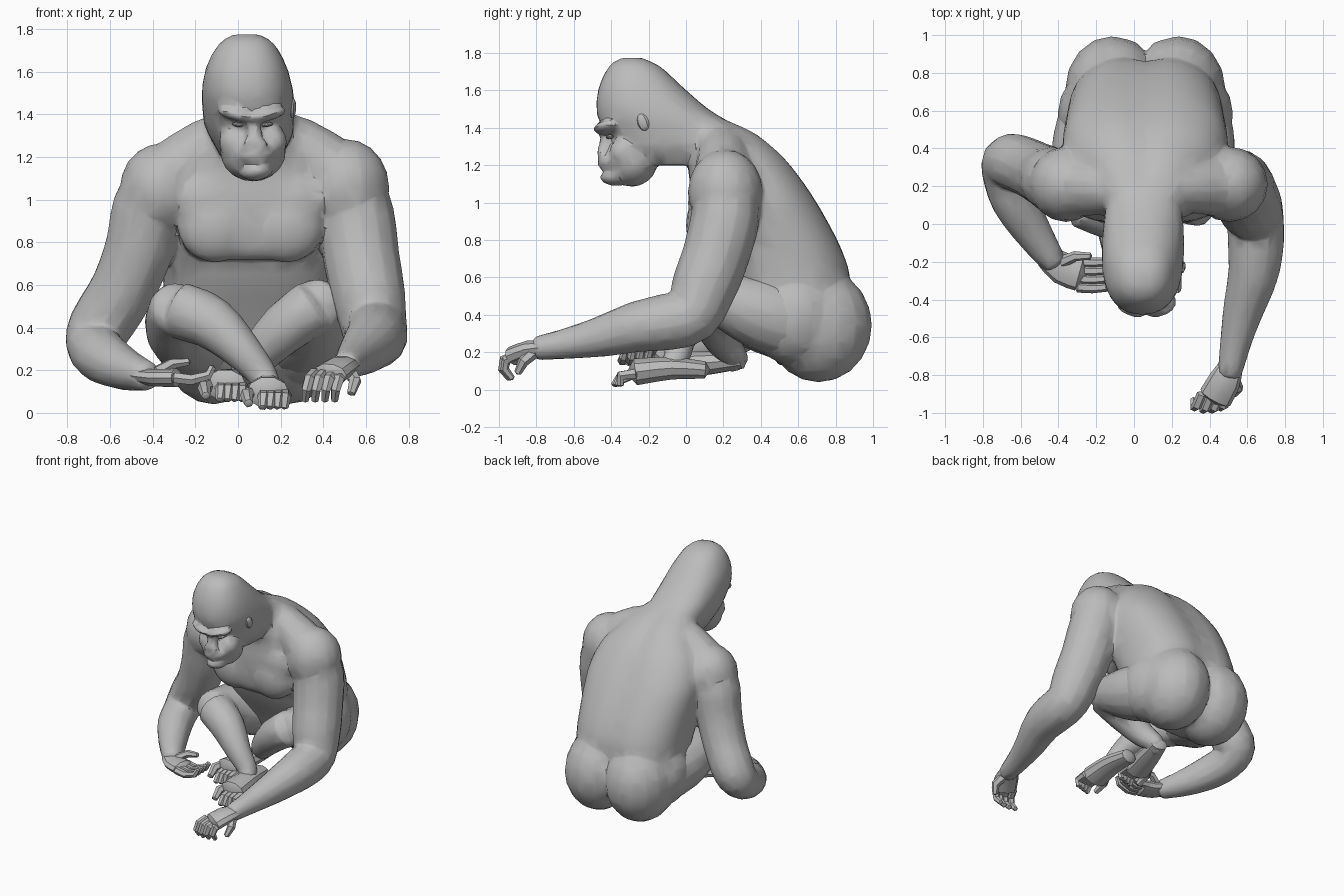
import bpy, bmesh, math
from mathutils import Vector, Matrix

cube = bpy.data.objects.get("Cube")
if cube:
    bpy.data.objects.remove(cube, do_unlink=True)

grey = bpy.data.materials.new("warm_grey")
grey.use_nodes = True
grey.diffuse_color = (0.5, 0.5, 0.5, 1)
grey.node_tree.nodes["Principled BSDF"].inputs["Base Color"].default_value = (0.5, 0.5, 0.5, 1)
MID = 0.06  # body centre line in x


def spline(pts, steps):
    """Catmull-Rom through tuples of any length."""
    out = []
    for i in range(len(pts) - 1):
        a, b, c, d = (pts[max(i - 1, 0)], pts[i], pts[i + 1], pts[min(i + 2, len(pts) - 1)])
        for s in range(steps):
            t = s / steps
            out.append([q + t * (r - p + t * (2 * p - 5 * q + 4 * r - s2 + t * (3 * (q - r) + s2 - p))) / 2
                        for p, q, r, s2 in zip(a, b, c, d)])
    return out + [list(pts[-1])]


def skin(bm, rings, start, end):
    """Bridge rings and close both ends with a pole."""
    vs = [[bm.verts.new(p) for p in ring] for ring in rings]
    n = len(vs[0])
    tips = bm.verts.new(start), bm.verts.new(end)
    for j in range(n):
        k = (j + 1) % n
        for a, b in zip(vs, vs[1:]):
            bm.faces.new((a[j], a[k], b[k], b[j]))
        bm.faces.new((tips[0], vs[0][k], vs[0][j]))
        bm.faces.new((tips[1], vs[-1][j], vs[-1][k]))


def tube(bm, pts, sides=14, steps=3, flat=1.0):
    """Limb along (x, y, z, radius) points; flat squashes its thickness."""
    path = spline(pts, steps)
    centres = [Vector(p[:3]) for p in path]
    rings, side = [], None
    for i, c in enumerate(centres):
        t = (centres[min(i + 1, len(path) - 1)] - centres[max(i - 1, 0)]).normalized()
        if side is None:
            side = Vector((0, 0, 1)).cross(t)
            if side.length < 0.2:
                side = Vector((1, 0, 0))
        side = (side - t * side.dot(t)).normalized()
        up = t.cross(side)
        r = path[i][3]
        angles = [math.tau * j / sides for j in range(sides)]
        rings.append([c + side * r * math.cos(a) + up * r * flat * math.sin(a) for a in angles])
    first = (centres[0] - centres[1]).normalized() * path[0][3] * 0.5
    last = (centres[-1] - centres[-2]).normalized() * path[-1][3] * 0.5
    skin(bm, rings, centres[0] + first, centres[-1] + last)


def slices(bm, rows, power=2.3, groove=0.0, sides=36):
    """Loft of level slices (z, front y, back y, half width, centre x)."""
    rings = []
    for z, front, back, w, cx in spline(rows, 3):
        ring = []
        for j in range(sides):
            a = math.tau * j / sides
            c, s = math.cos(a), math.sin(a)
            dip = groove * math.exp(-((a - math.pi / 2) / 0.16) ** 2)
            ring.append(Vector((cx + w * math.copysign(abs(c) ** (2 / power), c),
                                (front + back) / 2 - dip
                                + (back - front) / 2 * math.copysign(abs(s) ** (2 / power), s), z)))
        rings.append(ring)
    ends = [sum(r, Vector()) / sides for r in (rings[0], rings[-1])]
    skin(bm, rings, *ends)


def ball(bm, centre, radii, tilt=(0, 0, 0), seg=16, rows=10):
    m = Matrix.Translation(centre)
    for angle, axis in zip(tilt, "XYZ"):
        m = m @ Matrix.Rotation(math.radians(angle), 4, axis)
    m = m @ Matrix.Diagonal((*radii, 1))
    bmesh.ops.create_uvsphere(bm, u_segments=seg, v_segments=rows, radius=1, matrix=m)


def finish(name, bm, angle=35, voxel=0.0, ratio=0.04):
    bmesh.ops.recalc_face_normals(bm, faces=bm.faces[:])
    mesh = bpy.data.meshes.new(name)
    bm.to_mesh(mesh)
    bm.free()
    ob = bpy.data.objects.new(name, mesh)
    bpy.context.scene.collection.objects.link(ob)
    for other in bpy.context.view_layer.objects:
        other.select_set(False)
    bpy.context.view_layer.objects.active = ob
    ob.select_set(True)
    if voxel:  # fuse overlapping muscles into one faceted skin
        fuse = ob.modifiers.new("fuse", 'REMESH')
        fuse.mode = 'VOXEL'
        fuse.voxel_size = voxel
        soften = ob.modifiers.new("soften", 'SMOOTH')
        soften.factor, soften.iterations = 0.5, 5
        facet = ob.modifiers.new("facet", 'DECIMATE')
        facet.ratio = ratio
        for label in ("fuse", "soften", "facet"):
            bpy.ops.object.modifier_apply(modifier=label)
    ob.data.materials.clear()
    ob.data.materials.append(grey)
    bpy.ops.object.shade_smooth_by_angle(angle=math.radians(angle))


# Body: trunk, head and arms fused together
bm = bmesh.new()
slices(bm, [(0.13, .5, .78, .2, MID), (0.25, .4, .85, .33, MID), (0.4, .32, .88, .39, MID),
            (0.6, .2, .89, .41, MID), (0.75, .13, .845, .42, MID), (0.9, .06, .77, .435, MID),
            (1.05, .03, .68, .435, MID), (1.2, .01, .57, .38, MID), (1.3, .02, .47, .29, MID),
            (1.38, 0, .36, .22, MID), (1.45, 0, .2, .14, MID)], 2.5, 0.03)
slices(bm, [(1.2, -.28, .2, .14, .06), (1.3, -.38, .3, .195, .06), (1.36, -.41, .3, .21, .05),
            (1.42, -.455, .25, .215, .05), (1.5, -.48, .12, .215, .045), (1.62, -.465, -.02, .19, .04),
            (1.73, -.41, -.14, .13, .04), (1.775, -.34, -.24, .06, .04)])
ball(bm, (0.07, -.29, 1.225), (.155, .14, .14))  # jaw
# Face: slanted brows, cheeks, nose, lips, chin
for s in (-1, 1):
    ball(bm, (.065 + s * .075, -.43, 1.4), (.095, .06, .03), (0, s * -14, s * 22))
    ball(bm, (.07 + s * .09, -.33, 1.27), (.07, .08, .08))
    ball(bm, (.08 + s * .025, -.45, 1.265), (.032, .028, .024))
tube(bm, [(.068, -.425, 1.39, .036), (.075, -.425, 1.32, .036), (.08, -.44, 1.265, .04)])
ball(bm, (.085, -.39, 1.215), (.095, .085, .055), (0, -6, 6))
ball(bm, (.085, -.375, 1.135), (.08, .085, .045), (0, -6, 6))
# Broad chest slab with two flat pectorals
slices(bm, [(.72, .08, .3, .24, MID), (.77, .04, .3, .31, MID), (.9, .02, .3, .34, MID),
            (1.05, .015, .3, .34, MID), (1.16, .03, .3, .3, MID)], 3)
for s in (-1, 1):
    ball(bm, (MID + s * .175, .71, .345), (.25, .285, .305))       # buttock
    ball(bm, (MID + s * .11, .72, .35), (.165, .26, .28))          # inner buttock
    ball(bm, (MID + s * .24, .58, .39), (.225, .25, .26))          # hip
    ball(bm, (MID + s * .165, .1, .88), (.18, .1, .175))           # pectoral
    ball(bm, (MID + s * .2, .11, 1.0), (.18, .1, .15))             # upper pectoral
# Right shoulder and arm
tube(bm, [(MID, .18, 1.31, .14), (-.15, .19, 1.24, .14), (-.35, .2, 1.08, .17)])
ball(bm, (-.36, .21, 1.05), (.195, .2, .215))
tube(bm, [(-.36, .2, 1.06, .17), (-.42, .23, .95, .175), (-.46, .25, .78, .165), (-.54, .29, .58, .155),
          (-.65, .33, .4, .15), (-.675, .27, .315, .13), (-.63, .12, .26, .125),
          (-.53, -.05, .205, .1), (-.42, -.21, .17, .068)])
# Left shoulder and arm
tube(bm, [(MID, .18, 1.31, .14), (.28, .2, 1.25, .14), (.48, .2, 1.1, .17)])
ball(bm, (.505, .21, 1.06), (.205, .2, .225))
tube(bm, [(.5, .21, 1.07, .18), (.55, .21, .92, .185), (.58, .16, .72, .18), (.61, .1, .56, .175),
          (.64, .03, .4, .155), (.645, -.12, .36, .15), (.63, -.27, .335, .135),
          (.58, -.45, .285, .11), (.54, -.62, .25, .085), (.505, -.8, .22, .064)])
finish("body", bm, voxel=0.012)

# Legs: thigh, folded shin, ankle
for name, thigh, shin in (
        ("right_leg", [(-.14, .65, .35, .23), (-.24, .4, .4, .2), (-.29, .17, .47, .14), (-.28, .1, .49, .125)],
         [(-.27, .11, .48, .135), (-.12, .04, .42, .125), (.03, -.03, .28, .09), (.12, -.05, .17, .07),
          (.14, -.1, .115, .06)]),
        ("left_leg", [(.26, .65, .35, .23), (.34, .4, .41, .2), (.37, .17, .49, .14), (.36, .1, .5, .125)],
         [(.36, .12, .5, .135), (.21, .14, .39, .12), (.08, .2, .25, .09), (.02, .27, .17, .065),
          (0, .22, .145, .055)])):
    bm = bmesh.new()
    tube(bm, thigh)
    tube(bm, shin)
    finish(name, bm, voxel=0.015, ratio=0.06)

# Eyes and ears
for side, s in (("right", -1), ("left", 1)):
    bm = bmesh.new()
    ball(bm, (.068 + s * .07, -.408, 1.352), (.028, .022, .011), (0, s * -10, s * 18), 8, 6)
    finish(side + "_eye", bm)
    bm = bmesh.new()
    ball(bm, (MID + s * .195, -.23, 1.43), (.018, .032, .048), (20, 0, s * -15), 8, 6)
    finish(side + "_ear", bm)

# Left hand: resting forward on its fingertips
bm = bmesh.new()
tube(bm, [(.515, -.75, .225, .064), (.48, -.83, .215, .085), (.43, -.92, .18, .09)], 10, 2, 0.6)
for i in range(4):
    x, y = .36 + .046 * i, -.9 - .012 * min(i, 3 - i)
    tube(bm, [(x, y, .185, .028), (x - .025, y - .06, .16, .028),
              (x - .04, y - .07, .11, .024), (x - .045, y - .03, .06, .018)], 6, 1)
tube(bm, [(.52, -.81, .2, .034), (.55, -.87, .15, .03), (.53, -.9, .09, .02)], 6, 1)
finish("left_hand", bm, 30)

# Right hand: palm up and half open
bm = bmesh.new()
tube(bm, [(-.46, -.17, .175, .068), (-.38, -.235, .165, .085), (-.29, -.265, .165, .09)], 10, 2, 0.5)
for i in range(4):
    y = -.2 - .045 * i
    tube(bm, [(-.3, y, .165, .028), (-.22, y - .005, .155, .027), (-.14, y, .175, .023),
              (-.12, y + .01, .215, .018)], 6, 1)
tube(bm, [(-.38, -.2, .19, .032), (-.31, -.17, .23, .027), (-.23, -.17, .24, .018)], 6, 1)
finish("right_hand", bm, 30)

# Feet: heel to ball, then toes fanned across the front
for name, heel, arch, ball_pt in (
        ("right_foot", (.13, .1, .105), (.14, -.08, .115), (.14, -.27, .095)),
        ("left_foot", (.02, .3, .16), (-.02, .14, .145), (-.06, -.04, .13))):
    bm = bmesh.new()
    tube(bm, [(*heel, .065), (*arch, .085), (*ball_pt, .1)], 10, 3, 0.75)
    x, y, z = ball_pt
    for i in range(4):
        tx = x - .02 + .034 * i
        tube(bm, [(tx, y, z - .01, .03), (tx, y - .08, z - .02, .028),
                  (tx - .005, y - .115 + .012 * i, z - .07, .02)], 6, 1)
    tube(bm, [(x - .06, y + .05, z, .035), (x - .1, y - .02, z - .01, .032),
              (x - .09, y - .09, z - .05, .022)], 6, 1)
    finish(name, bm, 30)
